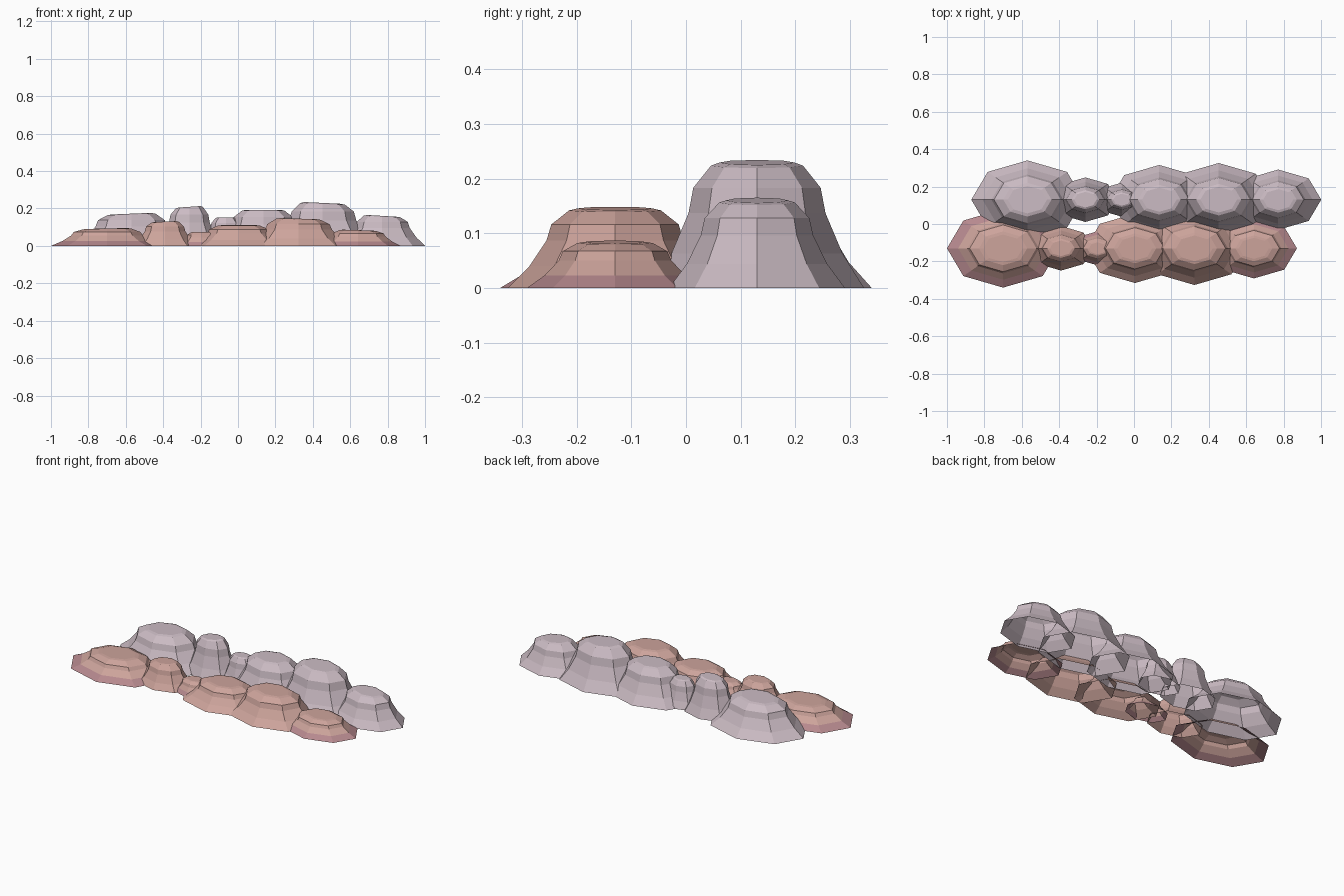
import bpy
import math

if "Cube" in bpy.data.objects:
    bpy.data.objects.remove(bpy.data.objects["Cube"])


def make_material(name, rgb):
    mat = bpy.data.materials.new(name)
    mat.use_nodes = True
    mat.diffuse_color = (*rgb, 1)
    mat.node_tree.nodes["Principled BSDF"].inputs["Base Color"].default_value = (*rgb, 1)
    return mat


rose = make_material("rose rock", (0.61, 0.37, 0.33))
dusky = make_material("dusky rose scree", (0.47, 0.25, 0.27))
mauve = make_material("pale mauve rock", (0.60, 0.50, 0.55))

SIDES = 8
DEPTH_RATIO = 0.70
# Mesa outline from foot to cap: radius share, height share
PROFILE = [(1, 0), (0.80, 0.27), (0.64, 0.59), (0.595, 0.79), (0.43, 0.965), (0.35, 0.99)]


def add_mesa(name, x, y, radius, height, tilt, rock, foot):
    """Stepped, eight-sided, hollow mesa with a slightly tilted cap."""
    verts, faces = [], []
    for ring, (r, h) in enumerate(PROFILE):
        for i in range(SIDES):
            a = math.tau * i / SIDES
            lean = tilt * math.cos(a) if ring > 3 else 0
            verts.append((radius * r * math.cos(a),
                          radius * DEPTH_RATIO * r * math.sin(a),
                          height * (h + lean)))
    for ring in range(len(PROFILE) - 1):
        for i in range(SIDES):
            j = (i + 1) % SIDES
            a, b = ring * SIDES, (ring + 1) * SIDES
            faces.append((a + i, a + j, b + j, b + i))
    faces.append(tuple(range(len(verts) - SIDES, len(verts))))
    mesh = bpy.data.meshes.new(name)
    mesh.from_pydata(verts, [], faces)
    mesh.materials.append(rock)
    mesh.materials.append(foot)
    # The lowest band is loose scree
    for p in mesh.polygons:
        p.material_index = 1 if p.index < SIDES else 0
    obj = bpy.data.objects.new(name, mesh)
    obj.location = (x, y, 0)
    bpy.context.collection.objects.link(obj)


# Mid x, radius, front height, back height, cap tilt
MESAS = [
    (-0.635, 0.30, 0.094, 0.174, 0.025),
    (-0.325, 0.17, 0.131, 0.211, 0.020),
    (-0.130, 0.13, 0.075, 0.154, 0.0),
    (0.070, 0.265, 0.112, 0.195, 0.0),
    (0.388, 0.28, 0.147, 0.232, -0.020),
    (0.706, 0.23, 0.085, 0.162, -0.030),
]
SHIFT_X, SHIFT_Y = 0.065, 0.13

for n, (x, radius, front_h, back_h, tilt) in enumerate(MESAS, 1):
    foot = dusky if front_h < 0.1 else rose
    add_mesa(f"front_mesa_{n}", x - SHIFT_X, -SHIFT_Y, radius, front_h, tilt, rose, foot)
    add_mesa(f"back_mesa_{n}", x + SHIFT_X, SHIFT_Y, radius, back_h, tilt, mauve, mauve)
